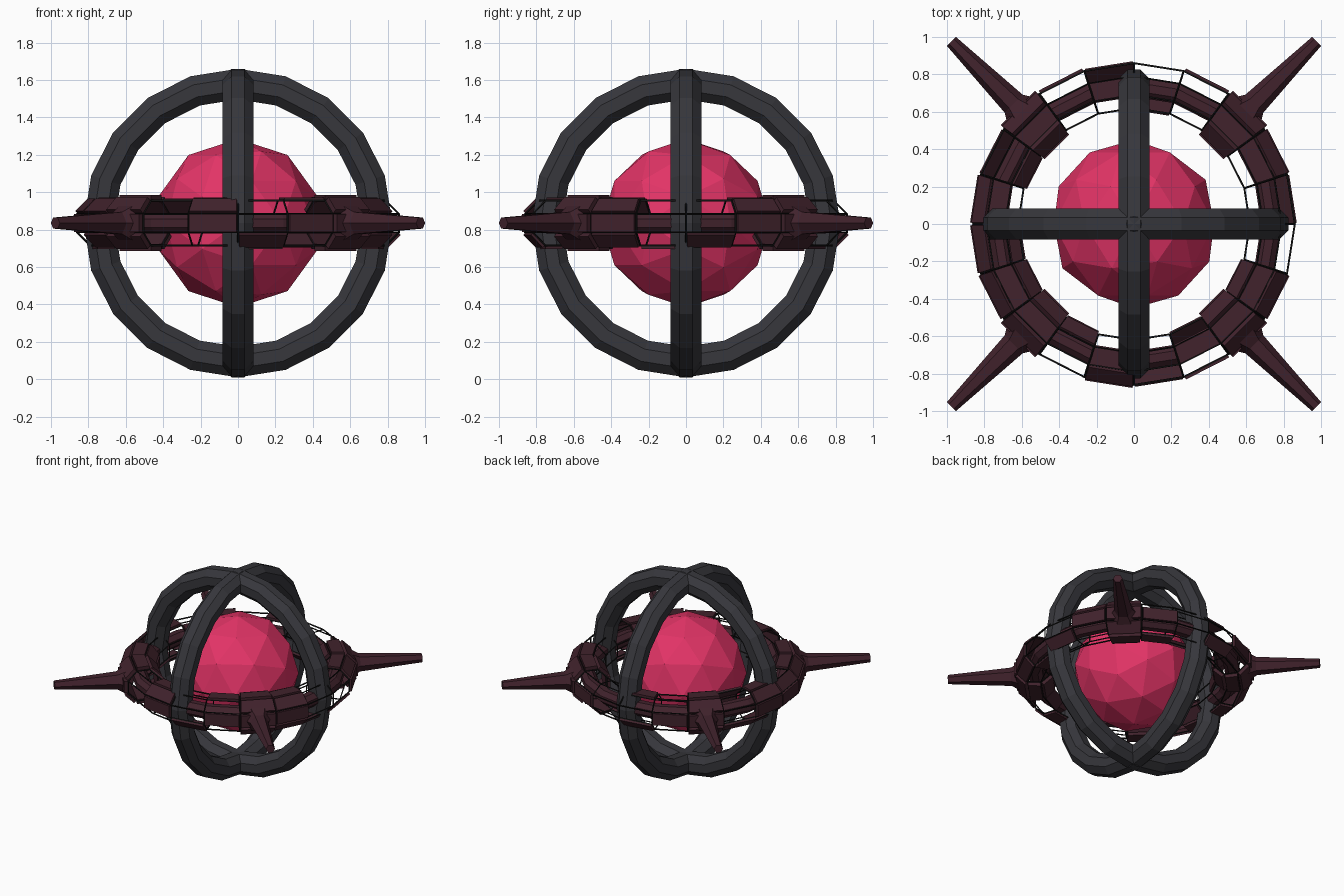
import bpy, bmesh
from math import sin, cos, pi, radians
from mathutils import Matrix, Vector

if "Cube" in bpy.data.objects:
    bpy.data.objects.remove(bpy.data.objects["Cube"])

CENTRE = Vector((0, 0, 0.835))
SEGS, SIDES = 20, 8


def material(name, r, g, b):
    m = bpy.data.materials.new(name)
    m.use_nodes = True
    m.diffuse_color = (r, g, b, 1)
    bsdf = m.node_tree.nodes["Principled BSDF"]
    bsdf.inputs["Base Color"].default_value = (r, g, b, 1)
    bsdf.inputs["Roughness"].default_value = 0.8
    return m


PINK = material("core pink", 0.77, 0.034, 0.135)
SLATE = material("slate grey", 0.038, 0.038, 0.045)
MAROON = material("dark maroon", 0.052, 0.016, 0.025)
BLACK = material("near black", 0.006, 0.006, 0.006)


def finish(name, bm, mat, turn=None):
    bm.normal_update()
    mesh = bpy.data.meshes.new(name)
    if turn:
        bm.transform(turn)
    bm.to_mesh(mesh)
    bm.free()
    mesh.materials.append(mat)
    ob = bpy.data.objects.new(name, mesh)
    ob.location = CENTRE
    bpy.context.collection.objects.link(ob)
    return ob


def ring_point(j, k, major, apothem):
    """Corner k of the eight-sided section at ring step j."""
    a, t = 2 * pi * j / SEGS, 2 * pi * (k - 0.5) / SIDES
    r = apothem / cos(pi / SIDES)
    d = major + r * cos(t)
    return Vector((d * cos(a), d * sin(a), r * sin(t)))


def ring(name, major, apothem, mat, turn=None):
    bm = bmesh.new()
    v = [[bm.verts.new(ring_point(j, k, major, apothem)) for k in range(SIDES)]
         for j in range(SEGS)]
    for j in range(SEGS):
        for k in range(SIDES):
            n, m = (j + 1) % SEGS, (k + 1) % SIDES
            bm.faces.new((v[j][k], v[n][k], v[n][m], v[j][m]))
    return finish(name, bm, mat, turn)


# Faceted core, its pole along the depth axis
bm = bmesh.new()
bmesh.ops.create_icosphere(bm, subdivisions=2, radius=0.45)
finish("core", bm, PINK, Matrix.Rotation(radians(90), 4, "X"))

# Two crossed upright rings
upright = Matrix.Rotation(radians(90), 4, "X")
ring("upright_ring_side", 0.743, 0.082, SLATE, upright)
ring("upright_ring_depth", 0.743, 0.082, SLATE,
     Matrix.Rotation(radians(90), 4, "Z") @ upright)

# Belt: solid inner hoop inside a thin wire cage
ring("belt_hoop", 0.735, 0.055, MAROON)
cage = ring("belt_cage", 0.74, 0.12, BLACK)
wire = cage.modifiers.new("wire", "WIREFRAME")
wire.thickness = 0.011
wire.offset = 0

# Armour panels: one row per side of the cage, one mark per ring step
PANELS = [
    ".###..##.####.#.###.",  # outer
    ".##....#.####.#..##.",  # outer top
    ".##..#.#.#.##.#.###.",  # top
    "..#....##..###...##.",  # inner top
    "..#....##..###...##.",  # inner
    "..#.#..#..#.#...##..",  # inner bottom
    "..##...#.##.#..#.#.#",  # bottom
    "#.#..#.##..##..#.##.",  # outer bottom
]
MOUNTS = (2, 7, 12, 17)


def panels(name, thickness, wanted):
    bm = bmesh.new()
    for k, row in enumerate(PANELS):
        for j, mark in enumerate(row):
            if mark == "#" and wanted(j):
                quad = [ring_point(a, b, 0.74, 0.12) for a, b in
                        ((j, k), (j + 1, k), (j + 1, k + 1), (j, k + 1))]
                mid = sum(quad, Vector()) / 4
                bm.faces.new([bm.verts.new(p.lerp(mid, 0.04)) for p in quad])
    ob = finish(name, bm, MAROON)
    solid = ob.modifiers.new("thickness", "SOLIDIFY")
    solid.thickness = thickness
    solid.offset = 0.6


panels("belt_panels", 0.022, lambda j: j not in MOUNTS)
panels("spike_mounts", 0.036, lambda j: j in MOUNTS)


# Four blunt six-sided spikes on flared collars
def spike(name, angle):
    bm = bmesh.new()
    loops = []
    for dist, half in ((0.84, 0.11), (0.91, 0.068), (1.381, 0.034)):
        loops.append([bm.verts.new((dist, half * cos(i * pi / 3), half * sin(i * pi / 3)))
                      for i in range(6)])
    for a, b in zip(loops, loops[1:]):
        for i in range(6):
            n = (i + 1) % 6
            bm.faces.new((a[i], a[n], b[n], b[i]))
    bm.faces.new(loops[0])
    bm.faces.new(loops[-1])
    bmesh.ops.recalc_face_normals(bm, faces=bm.faces)
    finish(name, bm, MAROON, Matrix.Rotation(radians(angle), 4, "Z"))


for name, angle in (("back_left", 45), ("back_right", 135),
                    ("front_right", 225), ("front_left", 315)):
    spike("spike_" + name, angle)
